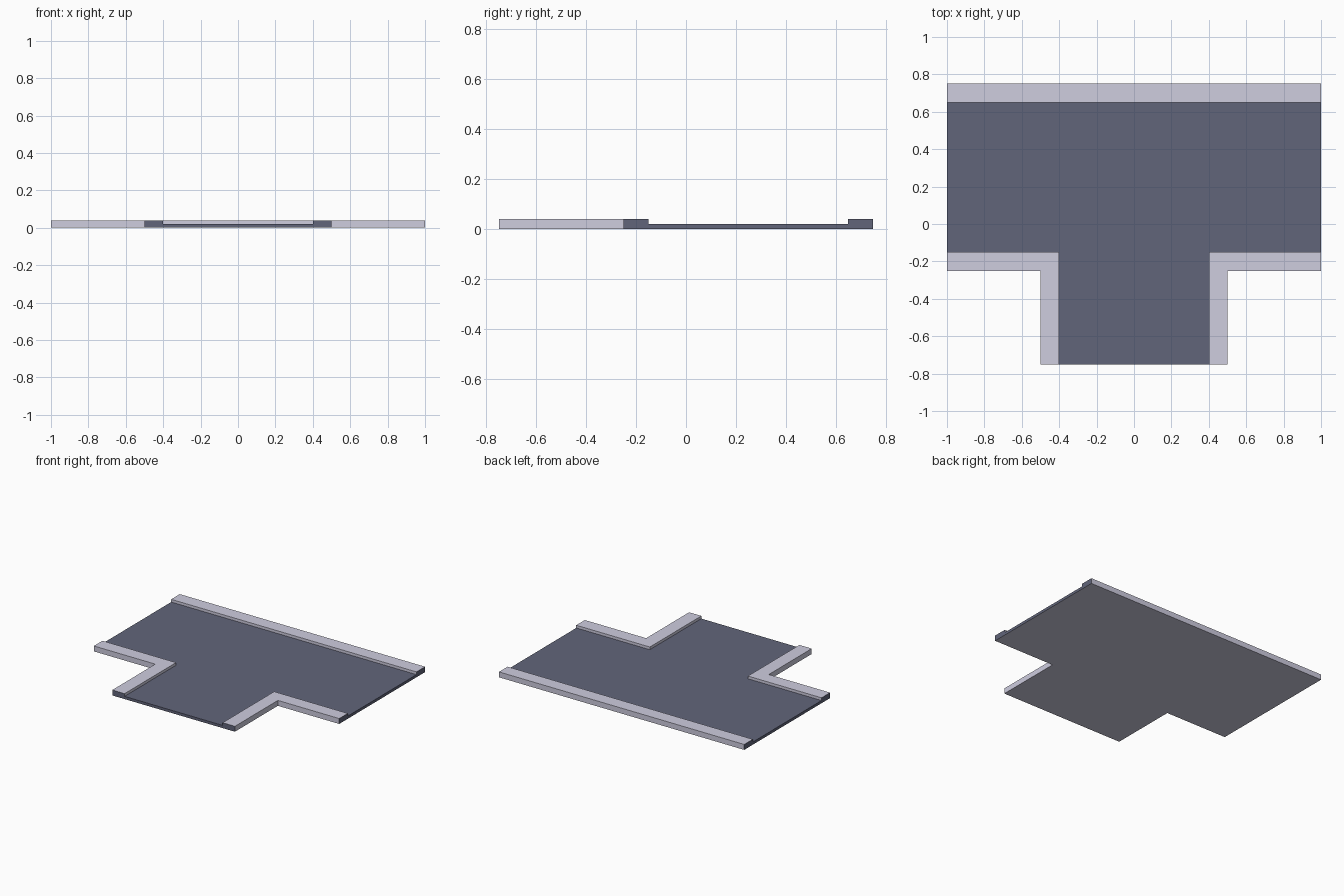
import bpy, bmesh

if "Cube" in bpy.data.objects:
    bpy.data.objects.remove(bpy.data.objects["Cube"])

CURB_H, ROAD_H = 0.04, 0.02


def material(name, rgb):
    m = bpy.data.materials.new(name)
    m.diffuse_color = (*rgb, 1)
    m.use_nodes = True
    m.node_tree.nodes["Principled BSDF"].inputs["Base Color"].default_value = m.diffuse_color
    return m


asphalt = material("asphalt", (0.12, 0.13, 0.195))
kerb = material("kerb stone", (0.62, 0.61, 0.74))


def slab(name, outline, height, mats, second=None):
    """Extrude a flat outline up from z=0; faces matching second get slot 1."""
    bm = bmesh.new()
    base = bm.faces.new([bm.verts.new((x, y, 0)) for x, y in outline])
    ext = bmesh.ops.extrude_face_region(bm, geom=[base], use_keep_orig=True)
    for v in ext["geom"]:
        if isinstance(v, bmesh.types.BMVert):
            v.co.z = height
    bmesh.ops.recalc_face_normals(bm, faces=bm.faces)
    for f in bm.faces:
        if second and second(f):
            f.material_index = 1
    me = bpy.data.meshes.new(name)
    bm.to_mesh(me)
    bm.free()
    for m in mats:
        me.materials.append(m)
    ob = bpy.data.objects.new(name, me)
    bpy.context.collection.objects.link(ob)
    return ob


def tile_edge(f):
    """Kerb ends cut at the tile border are asphalt coloured."""
    c, n = f.calc_center_median(), f.normal
    return ((abs(n.x) > 0.5 and abs(c.x) > 0.99)
            or (n.y < -0.5 and c.y < -0.74))


def underside(f):
    """The road's underside has the kerb colour."""
    return f.normal.z < -0.5


# T-shaped road surface
slab("road", [(-1, 0.65), (-1, -0.15), (-0.4, -0.15), (-0.4, -0.75),
              (0.4, -0.75), (0.4, -0.15), (1, -0.15), (1, 0.65)],
     ROAD_H, [asphalt, kerb], underside)

# Straight kerb along the back
slab("back_kerb", [(-1, 0.65), (1, 0.65), (1, 0.75), (-1, 0.75)],
     CURB_H, [kerb, asphalt], tile_edge)

# L-shaped kerbs at both front corners
for side, s in (("left", -1), ("right", 1)):
    pts = [(1, -0.15), (0.4, -0.15), (0.4, -0.75),
           (0.5, -0.75), (0.5, -0.25), (1, -0.25)]
    slab(side + "_corner_kerb", [(s * x, y) for x, y in pts],
         CURB_H, [kerb, asphalt], tile_edge)
